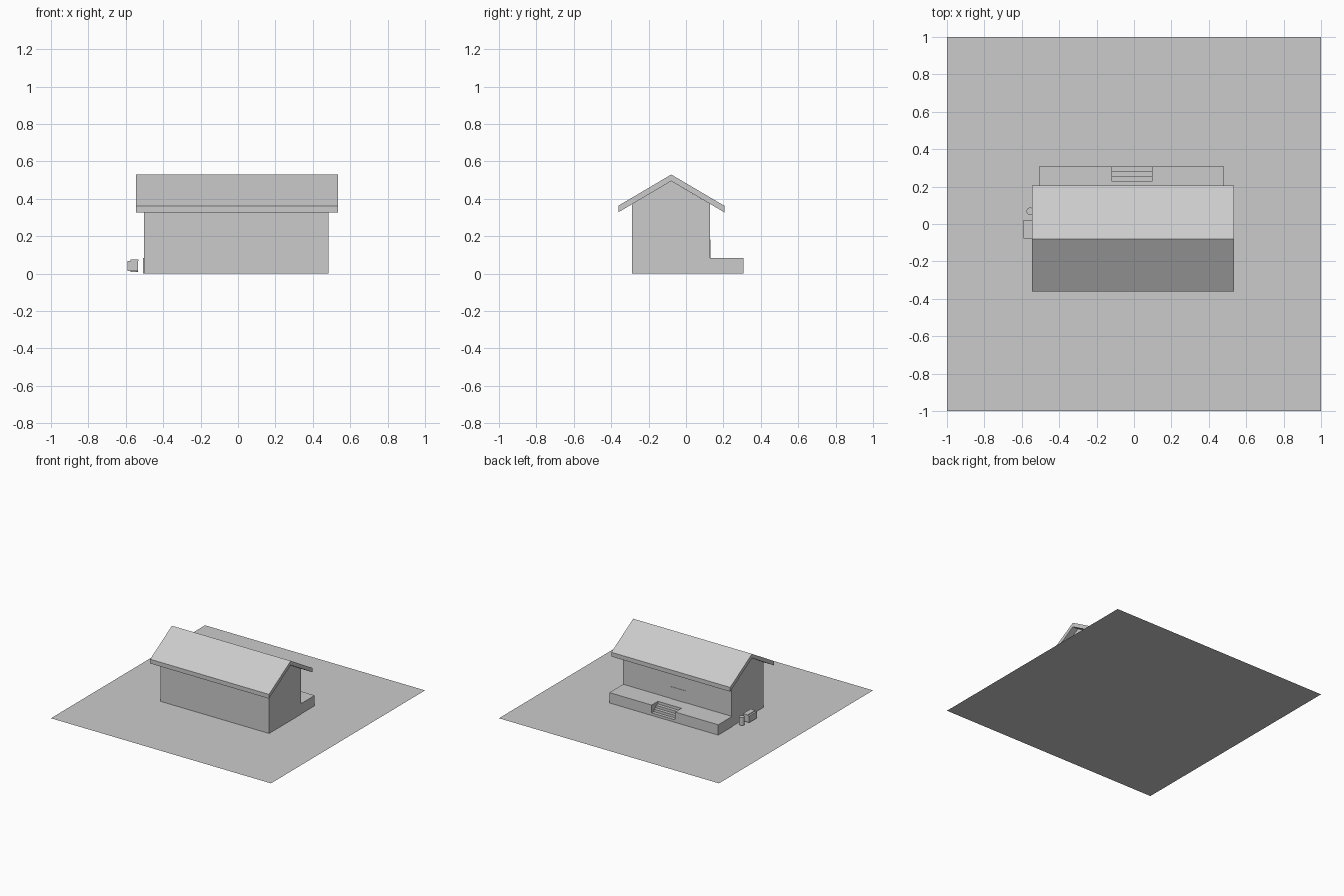
import bpy, bmesh
from mathutils import Vector

if "Cube" in bpy.data.objects:
    bpy.data.objects.remove(bpy.data.objects["Cube"])


def finish(name, bm):
    bmesh.ops.recalc_face_normals(bm, faces=bm.faces)
    me = bpy.data.meshes.new(name)
    bm.to_mesh(me)
    bm.free()
    ob = bpy.data.objects.new(name, me)
    bpy.context.collection.objects.link(ob)
    return ob


def box(name, x, y, z):
    bm = bmesh.new()
    bmesh.ops.create_cube(bm, size=1)
    for v in bm.verts:
        v.co = Vector([(r[0] + r[1]) / 2 + c * (r[1] - r[0])
                       for c, r in zip(v.co, (x, y, z))])
    return finish(name, bm)


def extrude_x(name, profile, x0, x1):
    """Extrude a (y, z) outline from x0 to x1."""
    bm = bmesh.new()
    face = bm.faces.new([bm.verts.new((x0, y, z)) for y, z in profile])
    res = bmesh.ops.extrude_face_region(bm, geom=[face])
    verts = [g for g in res["geom"] if isinstance(g, bmesh.types.BMVert)]
    bmesh.ops.translate(bm, verts=verts, vec=(x1 - x0, 0, 0))
    return finish(name, bm)


# Ground sheet
bm = bmesh.new()
bmesh.ops.create_grid(bm, x_segments=1, y_segments=1, size=1)
finish("ground_sheet", bm)

# House body with gabled ends
extrude_x("house_body", [(-0.288, 0), (0.128, 0), (0.128, 0.373),
                         (-0.079, 0.495), (-0.288, 0.373)], -0.503, 0.485)

# Roof: bent slab with overhanging eaves
extrude_x("roof", [(-0.362, 0.328), (-0.079, 0.495), (0.205, 0.328),
                   (0.205, 0.363), (-0.079, 0.53), (-0.362, 0.363)], -0.545, 0.535)

# Porch deck with a notch for the steps
box("porch_left", (-0.508, -0.117), (0.128, 0.307), (0, 0.085))
box("porch_right", (0.097, 0.482), (0.128, 0.307), (0, 0.085))
box("porch_middle", (-0.117, 0.097), (0.128, 0.226), (0, 0.085))

# Steps as one stair profile
stairs = [(0.226, 0)]
for i in range(3):
    y = 0.307 - 0.027 * i
    stairs += [(y, 0.021 * i), (y, 0.021 * (i + 1))]
stairs.append((0.226, 0.063))
extrude_x("porch_steps", stairs, -0.117, 0.097)

# Door panel on the porch side
box("door", (-0.09, 0.047), (0.12, 0.131), (0.085, 0.183))

# Utility box and small tank beside the left wall
box("utility_box", (-0.59, -0.535), (-0.078, 0.022), (0.015, 0.069))
box("utility_box_lid", (-0.575, -0.533), (-0.078, 0.022), (0.069, 0.075))
bm = bmesh.new()
bmesh.ops.create_cone(bm, cap_ends=True, segments=24, radius1=0.02, radius2=0.02, depth=0.065)
bmesh.ops.translate(bm, verts=bm.verts, vec=(-0.555, 0.068, 0.0425))
tank = finish("small_tank", bm)
bpy.context.view_layer.objects.active = tank
tank.select_set(True)
bpy.ops.object.shade_smooth_by_angle()
